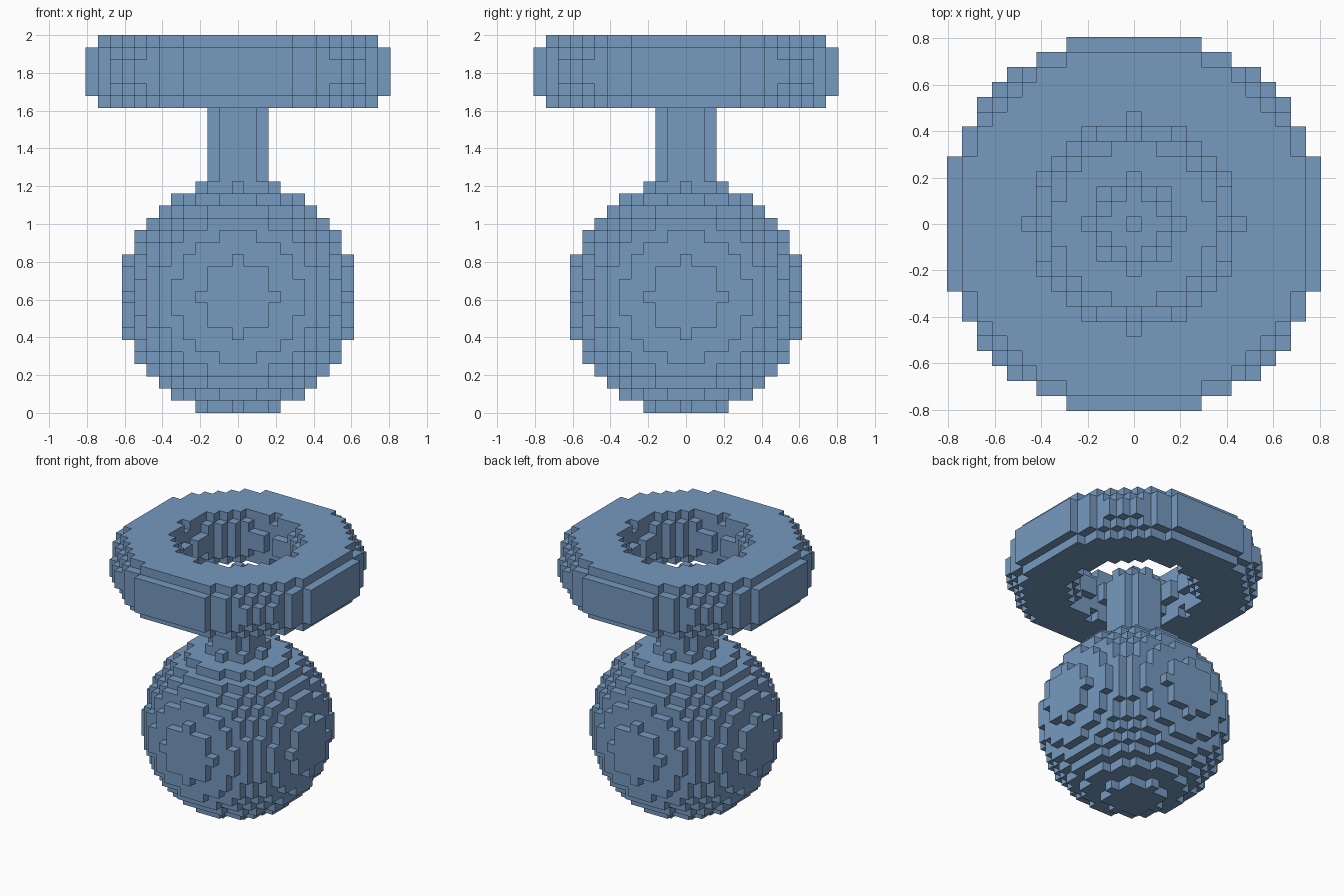
import bpy
import bmesh
from mathutils import Vector

if "Cube" in bpy.data.objects:
    bpy.data.objects.remove(bpy.data.objects["Cube"], do_unlink=True)

VOXEL = 2 / 31      # edge of one block
HALF = 12           # blocks on each side of the centre block
LAYERS = 31

# One flat blue for everything
blue = bpy.data.materials.new("soft_blue")
blue.use_nodes = True
colour = (0.18, 0.32, 0.52, 1)
blue.diffuse_color = colour
blue.node_tree.nodes["Principled BSDF"].inputs["Base Color"].default_value = colour


# Shape rules, in block units, tested at block centres
def in_ball(x, y, z):
    return x * x + y * y + (z - 9.5) ** 2 <= 9.5 ** 2


def in_stem(x, y, z):
    rise = max(0, z - 25)           # rounded upper end
    return z > 19 and x * x + y * y + rise * rise <= 2.5 ** 2


def in_ring(x, y, z):
    return ((x * x + y * y) ** 0.5 - 9.5) ** 2 + (z - 28) ** 2 <= 3.5 ** 2


def fill(rule):
    span = range(-HALF, HALF + 1)
    return {(x, y, z) for x in span for y in span for z in range(LAYERS)
            if rule(x, y, z + 0.5)}


parts = {"ball_base": fill(in_ball), "stem": fill(in_stem), "ring_top": fill(in_ring)}
solid = set().union(*parts.values())


def build(name, cells):
    """Make the stepped outer skin of a set of blocks."""
    bm = bmesh.new()
    corners = {}

    def vert(p):
        key = tuple(round(c * 2) for c in p)
        if key not in corners:
            corners[key] = bm.verts.new(p * VOXEL)
        return corners[key]

    for cell in sorted(cells):
        centre = Vector(cell) + Vector((0, 0, 0.5))
        for axis in range(3):
            for sign in (-1, 1):
                n = Vector((0, 0, 0))
                n[axis] = sign
                if tuple(int(a + b) for a, b in zip(cell, n)) in solid:
                    continue
                u = Vector((0, 0, 0))
                u[(axis + 1) % 3] = 0.5
                v = n.cross(u)
                mid = centre + n * 0.5
                bm.faces.new([vert(mid + a * u + b * v)
                              for a, b in ((-1, -1), (1, -1), (1, 1), (-1, 1))])
    mesh = bpy.data.meshes.new(name)
    bm.to_mesh(mesh)
    bm.free()
    mesh.materials.append(blue)
    bpy.context.collection.objects.link(bpy.data.objects.new(name, mesh))


for part_name, part_cells in parts.items():
    build(part_name, part_cells)
